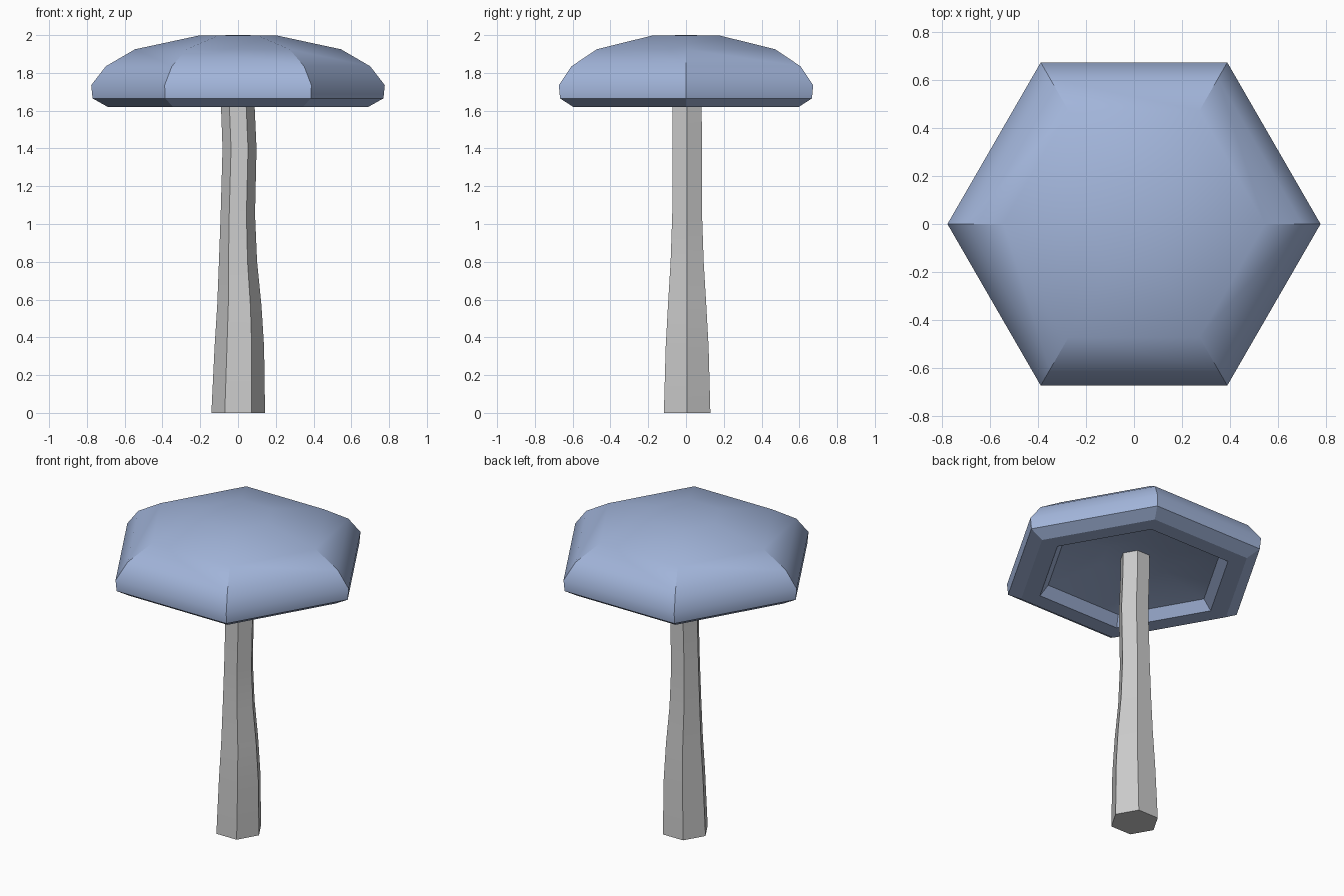
import bpy, bmesh
from math import cos, sin, pi, radians

if "Cube" in bpy.data.objects:
    bpy.data.objects.remove(bpy.data.objects["Cube"])

SIDES = 6


def hex_loft(name, sections, sharp_rings=(), color=None):
    """Loft six-sided rings given as (radius, z, centre x, centre y)."""
    bm = bmesh.new()
    rings = []
    for r, z, cx, cy in sections:
        rings.append([bm.verts.new((cx + r * cos(2 * pi * k / SIDES),
                                    cy + r * sin(2 * pi * k / SIDES), z))
                      for k in range(SIDES)])
    for a, b in zip(rings, rings[1:]):
        for k in range(SIDES):
            n = (k + 1) % SIDES
            bm.faces.new((a[k], a[n], b[n], b[k]))
    bm.faces.new(rings[0])
    bm.faces.new(rings[-1])
    bmesh.ops.recalc_face_normals(bm, faces=bm.faces[:])

    # Smooth along the profile, crisp at the hexagon corners
    for f in bm.faces:
        f.smooth = True
    for a, b in zip(rings, rings[1:]):
        for k in range(SIDES):
            e = bm.edges.get((a[k], b[k]))
            if e.calc_face_angle(0) > radians(30):
                e.smooth = False
    for i in sharp_rings:
        for k in range(SIDES):
            bm.edges.get((rings[i][k], rings[i][(k + 1) % SIDES])).smooth = False

    mesh = bpy.data.meshes.new(name)
    bm.to_mesh(mesh)
    bm.free()
    obj = bpy.data.objects.new(name, mesh)
    bpy.context.collection.objects.link(obj)
    if color:
        mat = bpy.data.materials.new(name + "_colour")
        mat.diffuse_color = color
        mat.use_nodes = True
        mat.node_tree.nodes["Principled BSDF"].inputs["Base Color"].default_value = mat.diffuse_color
        mesh.materials.append(mat)
    return obj


# Cap: dome from the top down, around the rim, then the recessed underside
cap_profile = [(0.21, 1.997), (0.545, 1.925), (0.70, 1.835), (0.777, 1.735),
               (0.77, 1.665), (0.69, 1.62), (0.575, 1.62), (0.525, 1.68),
               (0.20, 1.755)]
cap_profile.insert(0, (0.02, 2.0))
hex_loft("mushroom_cap", [(r, z, 0, 0) for r, z in cap_profile],
         sharp_rings=(5, 6, 7, 8), color=(0.36, 0.46, 0.70, 1))

# Stem: gently wavering, tapered, running up into the cap
stem_path = [(0.142, 0.0, 0.001), (0.131, 0.35, 0.007), (0.117, 0.57, 0.007),
             (0.101, 0.80, 0.0), (0.091, 1.05, -0.001), (0.09, 1.40, 0.008),
             (0.089, 1.62, -0.001), (0.089, 1.78, -0.002)]
hex_loft("mushroom_stem", [(r, z, x, 0.006) for r, z, x in stem_path],
         sharp_rings=(0, len(stem_path) - 1))
